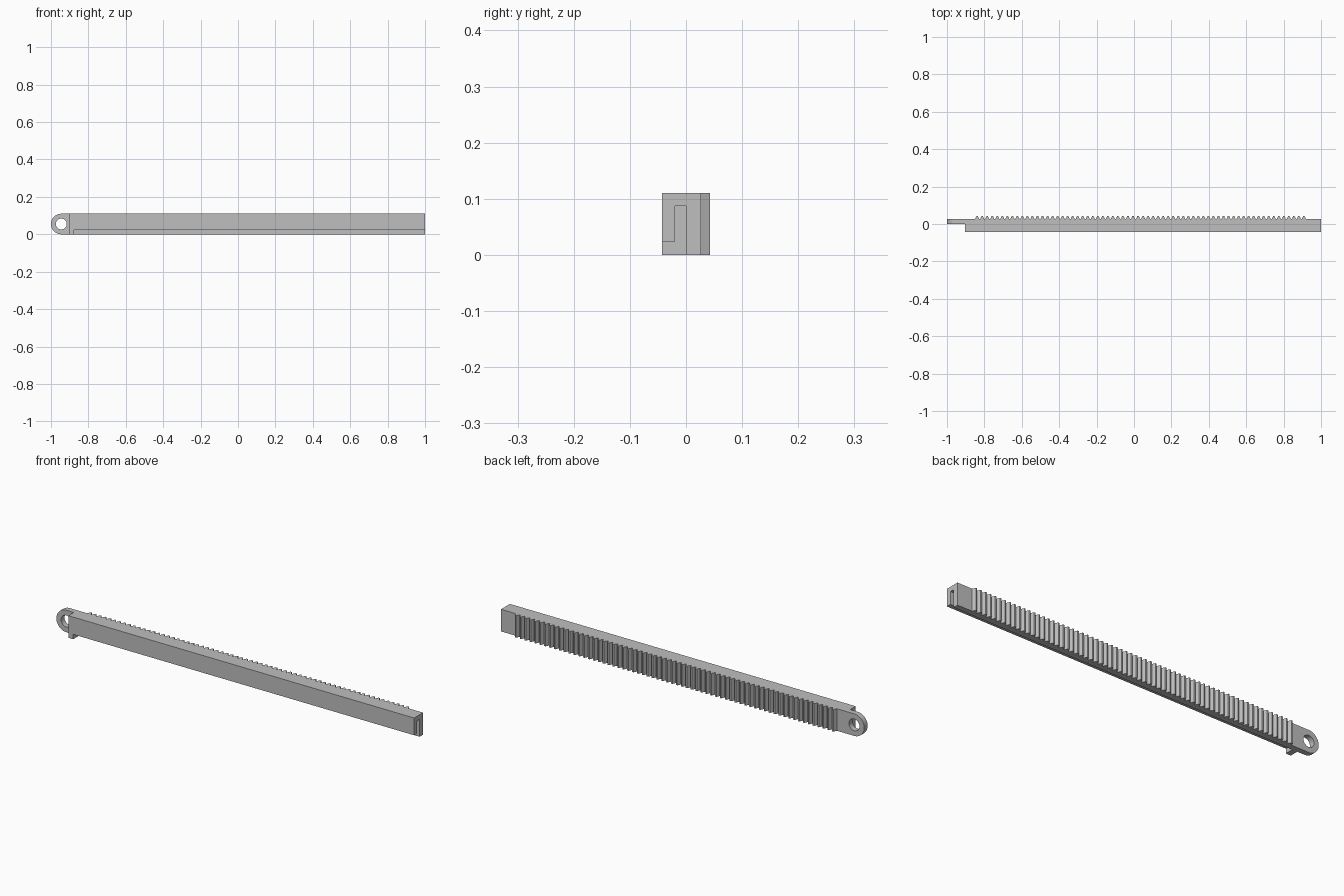
import bpy, bmesh, math
from mathutils import Vector

if "Cube" in bpy.data.objects:
    bpy.data.objects.remove(bpy.data.objects["Cube"], do_unlink=True)

BACK, FRONT, TIP = 0.027, -0.043, 0.043     # y of rack face, front face, tooth tips
HEIGHT = 0.11
SHOULDER, SLOT_END = -0.904, -0.877
RADIUS = HEIGHT / 2
EYE_X = -1 + RADIUS

grey = bpy.data.materials.new("plain grey")
grey.use_nodes = True
grey.diffuse_color = (0.52, 0.52, 0.52, 1)
grey.node_tree.nodes["Principled BSDF"].inputs["Base Color"].default_value = (0.52, 0.52, 0.52, 1)


def prism(name, points, direction):
    """Extrude a closed outline of 3D points along a direction."""
    bm = bmesh.new()
    face = bm.faces.new([bm.verts.new(p) for p in points])
    result = bmesh.ops.extrude_face_region(bm, geom=[face])
    verts = [v for v in result["geom"] if isinstance(v, bmesh.types.BMVert)]
    bmesh.ops.translate(bm, vec=Vector(direction), verts=verts)
    bmesh.ops.recalc_face_normals(bm, faces=bm.faces)
    mesh = bpy.data.meshes.new(name)
    bm.to_mesh(mesh)
    bm.free()
    obj = bpy.data.objects.new(name, mesh)
    bpy.context.collection.objects.link(obj)
    mesh.materials.append(grey)
    return obj


def arc(radius, start, end, steps):
    """Points of an arc around the eye centre, in the front plane."""
    angles = [start + (end - start) * i / steps for i in range(steps + 1)]
    return [(EYE_X + radius * math.cos(a), -0.1, RADIUS + radius * math.sin(a)) for a in angles]


# Plan outline: thin lug, thick bar and the row of teeth
TEETH, FIRST, LAST = 66, -0.852, 0.922
pitch = (LAST - FIRST) / TEETH
plan = [(1.0, BACK), (1.0, FRONT), (SHOULDER, FRONT), (SHOULDER, 0), (-1.05, 0), (-1.05, BACK)]
for i in range(TEETH):
    x = FIRST + (i + 0.5) * pitch
    for offset, y in ((-0.4, BACK), (-0.13, TIP), (0.13, TIP), (0.4, BACK)):
        plan.append((x + offset * pitch, y))
rack = prism("toothed_rack_bar", [(x, y, -0.05) for x, y in plan], (0, 0, HEIGHT + 0.1))

# Side outline with the rounded lug end
side = arc(RADIUS, math.pi / 2, 3 * math.pi / 2, 32) + [(1.1, -0.1, 0), (1.1, -0.1, HEIGHT)]
side_cutter = prism("side_outline_cutter", side, (0, 0.2, 0))

# Round eye through the lug
hole = arc(0.029, 0, 2 * math.pi, 40)[:-1]
eye_cutter = prism("eye_cutter", hole, (0, 0.2, 0))

# L-shaped channel, open below and at the far end
channel = [(-0.1, -0.05), (0, -0.05), (0, 0.087), (-0.02, 0.087), (-0.02, 0.024), (-0.1, 0.024)]
slot_cutter = prism("channel_cutter", [(SLOT_END, y, z) for y, z in channel], (2, 0, 0))

cutters = ((side_cutter, "INTERSECT"), (eye_cutter, "DIFFERENCE"), (slot_cutter, "DIFFERENCE"))
for cutter, operation in cutters:
    cutter.hide_render = True
    mod = rack.modifiers.new(cutter.name, "BOOLEAN")
    mod.object, mod.operation, mod.solver = cutter, operation, "EXACT"

# Apply the cuts and drop the helpers
bpy.context.view_layer.objects.active = rack
bpy.ops.object.select_all(action="DESELECT")
rack.select_set(True)
for mod in list(rack.modifiers):
    bpy.ops.object.modifier_apply(modifier=mod.name)
for cutter, _ in cutters:
    bpy.data.objects.remove(cutter, do_unlink=True)
bpy.ops.object.shade_smooth_by_angle(angle=math.radians(30))
